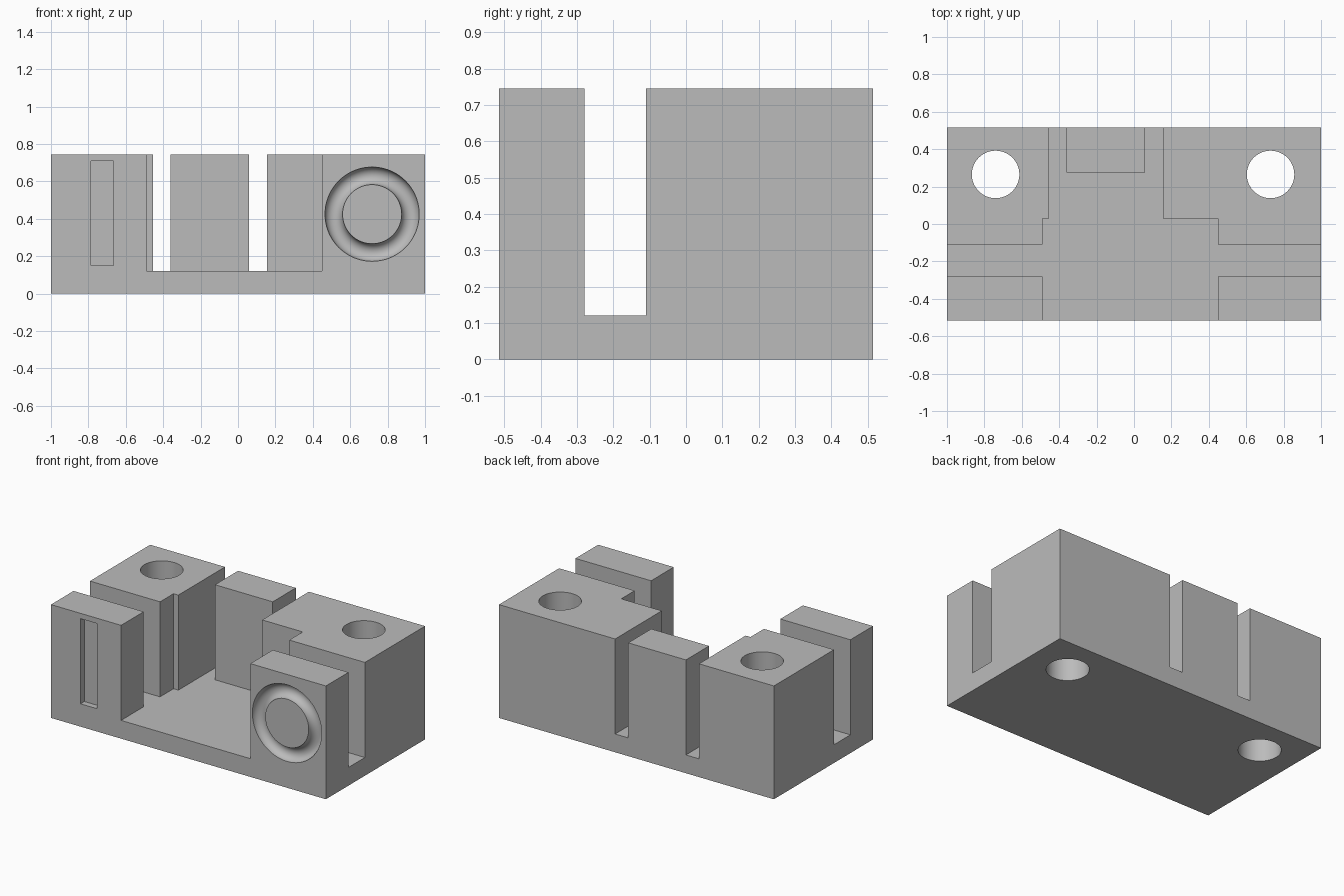
import bpy
import bmesh
from math import radians

default = bpy.data.objects.get("Cube")
if default:
    bpy.data.objects.remove(default, do_unlink=True)

FLOOR, TOP = 0.12, 0.745
FRONT, BACK = -0.515, 0.515

grey = bpy.data.materials.new("plain grey")
grey.use_nodes = True
colour = (0.5, 0.5, 0.5, 1)
grey.diffuse_color = colour
grey.node_tree.nodes["Principled BSDF"].inputs["Base Color"].default_value = colour


def prism(name, outline, z0, z1):
    """Extrude a plan outline from z0 to z1."""
    bm = bmesh.new()
    base = bm.faces.new([bm.verts.new((x, y, z0)) for x, y in outline])
    grown = bmesh.ops.extrude_face_region(bm, geom=[base])["geom"]
    moved = [v for v in grown if isinstance(v, bmesh.types.BMVert)]
    bmesh.ops.translate(bm, verts=moved, vec=(0, 0, z1 - z0))
    bmesh.ops.recalc_face_normals(bm, faces=bm.faces)
    mesh = bpy.data.meshes.new(name)
    bm.to_mesh(mesh)
    bm.free()
    obj = bpy.data.objects.new(name, mesh)
    bpy.context.collection.objects.link(obj)
    obj.data.materials.append(grey)
    return obj


def box(name, x0, x1, y0, y1, z0, z1):
    return prism(name, [(x0, y0), (x1, y0), (x1, y1), (x0, y1)], z0, z1)


def cut(target, cutter):
    """Subtract the cutter and throw it away."""
    cutter.hide_render = True
    mod = target.modifiers.new("cut", "BOOLEAN")
    mod.operation, mod.solver, mod.object = "DIFFERENCE", "EXACT", cutter
    bpy.context.view_layer.objects.active = target
    bpy.ops.object.modifier_apply(modifier=mod.name)
    bpy.data.objects.remove(cutter, do_unlink=True)


# Solid block
body = box("mounting_block", -1, 1, FRONT, BACK, 0, TOP)

# Central pocket with its cross channel and the two rear slots
pocket = [
    (-0.49, -0.7), (0.45, -0.7), (0.45, -0.28), (1.1, -0.28), (1.1, -0.11),
    (0.45, -0.11), (0.45, 0.03), (0.155, 0.03), (0.155, 0.7), (0.06, 0.7),
    (0.06, 0.275), (-0.36, 0.275), (-0.36, 0.7), (-0.455, 0.7),
    (-0.455, 0.03), (-0.49, 0.03), (-0.49, -0.11), (-1.1, -0.11),
    (-1.1, -0.28), (-0.49, -0.28),
]
cut(body, prism("pocket_cutter", pocket, FLOOR, 1))

# Vertical bolt holes
for x in (-0.74, 0.73):
    bpy.ops.mesh.primitive_cylinder_add(vertices=64, radius=0.127, depth=2,
                                        location=(x, 0.265, 0.4))
    cut(body, bpy.context.object)

# Shallow slot in the front right post
cut(body, box("slot_cutter", -0.785, -0.665, -0.6, FRONT + 0.04, 0.15, 0.71))

# Round-bottomed ring groove in the front left post
bpy.ops.mesh.primitive_torus_add(major_segments=72, minor_segments=32,
                                 major_radius=0.205, minor_radius=0.047,
                                 location=(0.717, FRONT, 0.425),
                                 rotation=(radians(90), 0, 0))
cut(body, bpy.context.object)

# One material, smooth curves, crisp edges
body.data.materials.clear()
body.data.materials.append(grey)
for face in body.data.polygons:
    face.material_index = 0
bpy.ops.object.select_all(action="DESELECT")
body.select_set(True)
bpy.context.view_layer.objects.active = body
bpy.ops.object.shade_smooth_by_angle(angle=radians(30))
